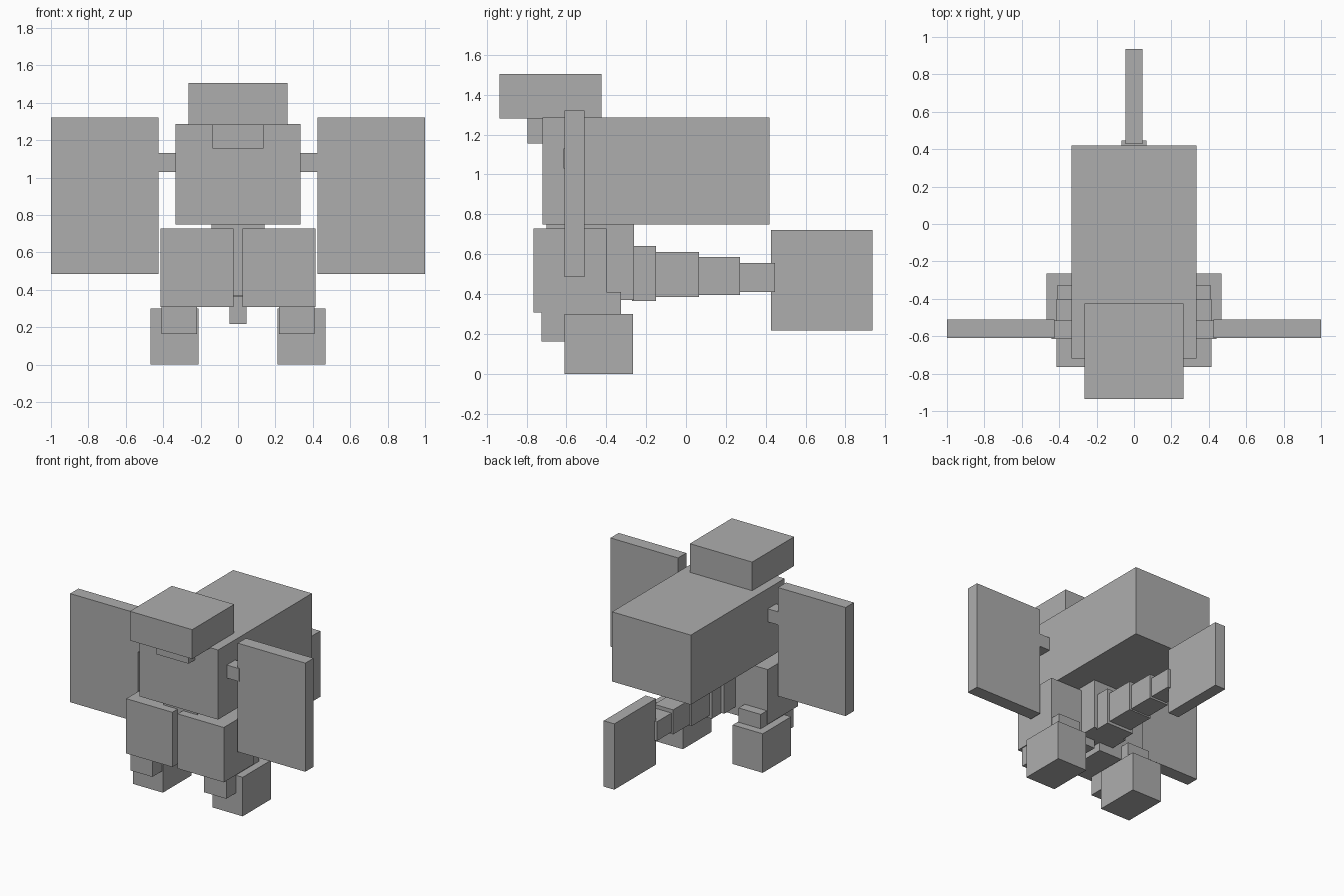
import bpy
import bmesh
from mathutils import Vector

cube = bpy.data.objects.get("Cube")
if cube:
    bpy.data.objects.remove(cube, do_unlink=True)

# One flat grey for the whole model
grey = bpy.data.materials.new("plain_grey")
grey.use_nodes = True
colour = (0.42, 0.42, 0.42, 1.0)
grey.diffuse_color = colour
grey.node_tree.nodes["Principled BSDF"].inputs["Base Color"].default_value = colour


def box(name, x, y, z):
    """Flat-sided block spanning the given (low, high) ranges."""
    low, high = (Vector(corner) for corner in zip(x, y, z))
    mesh = bpy.data.meshes.new(name)
    bm = bmesh.new()
    bmesh.ops.create_cube(bm, size=1)
    bmesh.ops.scale(bm, vec=high - low, verts=bm.verts)
    bm.to_mesh(mesh)
    bm.free()
    mesh.materials.append(grey)
    obj = bpy.data.objects.new(name, mesh)
    obj.location = (low + high) / 2
    bpy.context.collection.objects.link(obj)
    return obj


def centred(name, half_width, y, z):
    return box(name, (-half_width, half_width), y, z)


def pair(name, x, y, z):
    box("left_" + name, x, y, z)
    box("right_" + name, (-x[1], -x[0]), y, z)


# Body, head and jaw
centred("body", 0.335, (-0.72, 0.42), (0.75, 1.285))
centred("head", 0.265, (-0.935, -0.425), (1.28, 1.505))
centred("jaw", 0.137, (-0.795, -0.60), (1.155, 1.28))

# Flat arms on short shoulder pegs
pair("shoulder", (0.32, 0.44), (-0.615, -0.515), (1.03, 1.13))
pair("arm_panel", (0.425, 1.0), (-0.61, -0.51), (0.485, 1.32))

# Hips and legs
centred("hips", 0.143, (-0.70, -0.26), (0.37, 0.75))
pair("thigh", (0.023, 0.415), (-0.765, -0.40), (0.307, 0.728))
pair("shin", (0.22, 0.408), (-0.725, -0.325), (0.163, 0.41))
pair("foot", (0.212, 0.467), (-0.61, -0.265), (0.0, 0.30))

# Tapering tail: half width, y range, z range of each segment
tail = [
    (0.115, (-0.27, -0.15), (0.365, 0.642)),
    (0.095, (-0.15, 0.066), (0.386, 0.612)),
    (0.08, (0.066, 0.27), (0.396, 0.585)),
    (0.066, (0.27, 0.447), (0.41, 0.557)),
]
for number, (half_width, y, z) in enumerate(tail, 1):
    centred(f"tail_segment_{number}", half_width, y, z)

# Upright tail fin
centred("tail_fin", 0.045, (0.427, 0.935), (0.216, 0.722))
